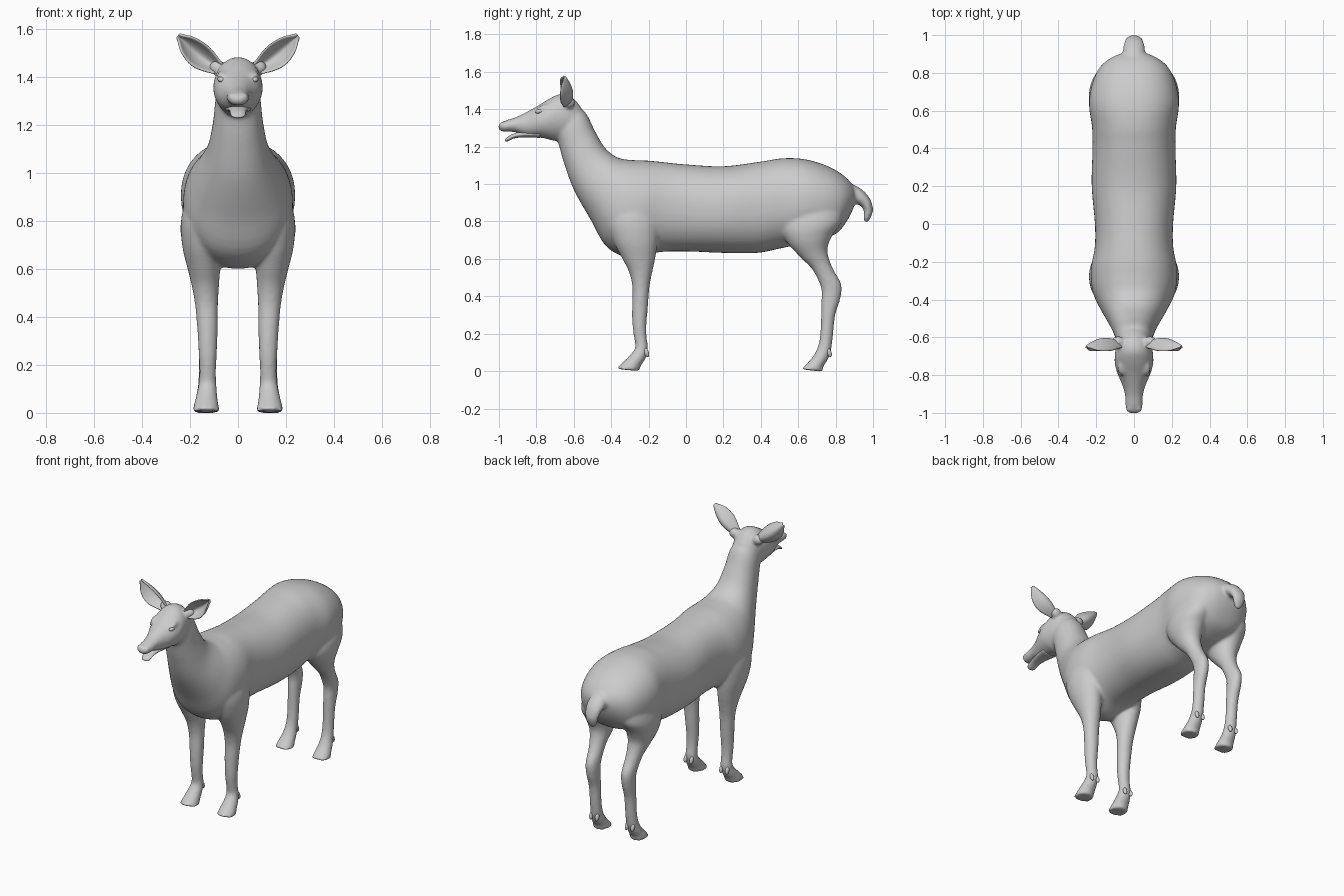
import bpy, bmesh, math
from mathutils import Vector, Matrix


def spline(rows, steps):
    """Catmull-Rom resampling of a list of number rows."""
    out = []
    for i in range(len(rows) - 1):
        a, b = rows[max(i - 1, 0)], rows[i]
        c, d = rows[i + 1], rows[min(i + 2, len(rows) - 1)]
        for k in range(steps):
            t = k / steps
            out.append([0.5 * (2 * q + (r - p) * t + (2 * p - 5 * q + 4 * r - s) * t * t
                               + (3 * q - p - 3 * r + s) * t ** 3)
                        for p, q, r, s in zip(a, b, c, d)])
    out.append(list(rows[-1]))
    return out


def loft(bm, rows, side=1, n=2.0, segs=32, steps=5):
    """Closed tube; each row: profile point A (y, z), point B (y, z), x centre, half width."""
    rings = []
    for ya, za, yb, zb, cx, hw in spline(rows, steps):
        ring = []
        for i in range(segs):
            a = 2 * math.pi * i / segs
            c = math.copysign(abs(math.cos(a)) ** (2 / n), math.cos(a)) / 2
            s = math.copysign(abs(math.sin(a)) ** (2 / n), math.sin(a))
            ring.append(bm.verts.new((side * (cx + hw * s),
                                      (ya + yb) / 2 + (ya - yb) * c,
                                      (za + zb) / 2 + (za - zb) * c)))
        rings.append(ring)
    faces = [bm.faces.new(rings[0]), bm.faces.new(rings[-1][::-1])]
    for r0, r1 in zip(rings, rings[1:]):
        for i in range(segs):
            j = (i + 1) % segs
            faces.append(bm.faces.new((r0[i], r1[i], r1[j], r0[j])))
    bmesh.ops.recalc_face_normals(bm, faces=faces)


def blob(bm, centre, radii, tilt=0):
    m = Matrix.Translation(centre) @ Matrix.Rotation(tilt, 4, 'X') @ Matrix.Diagonal((*radii, 1))
    bmesh.ops.create_uvsphere(bm, u_segments=20, v_segments=12, radius=1, matrix=m)


def finish(bm, name, mirror=False):
    for f in bm.faces:
        f.smooth = True
    mesh = bpy.data.meshes.new(name)
    bm.to_mesh(mesh)
    bm.free()
    ob = bpy.data.objects.new(name, mesh)
    bpy.context.collection.objects.link(ob)
    if mirror:
        ob.modifiers.new("mirror", 'MIRROR').use_mirror_merge = False
    return ob


# Neck and trunk: back point, belly point, x, half width
trunk = [(-.62, 1.43, -.70, 1.26, 0, .08), (-.54, 1.385, -.68, 1.21, 0, .094),
         (-.485, 1.28, -.655, 1.12, 0, .105), (-.43, 1.19, -.60, .97, 0, .13),
         (-.36, 1.14, -.51, .81, 0, .18), (-.28, 1.128, -.42, .66, 0, .22),
         (-.20, 1.125, -.28, .60, 0, .228), (-.10, 1.115, -.15, .635, 0, .208),
         (0, 1.105, 0, .64, 0, .207), (.20, 1.095, .20, .632, 0, .224),
         (.40, 1.12, .38, .632, 0, .22), (.52, 1.138, .50, .655, 0, .222),
         (.64, 1.132, .62, .68, 0, .238), (.76, 1.095, .72, .70, 0, .222),
         (.85, 1.04, .81, .74, 0, .18), (.90, .98, .865, .81, 0, .11),
         (.91, .93, .895, .87, 0, .04)]
# Skull and muzzle: top point, bottom point
head = [(-.56, 1.41, -.60, 1.24, 0, .075), (-.61, 1.465, -.66, 1.235, 0, .093),
        (-.67, 1.482, -.71, 1.232, 0, .101), (-.73, 1.457, -.75, 1.243, 0, .102),
        (-.79, 1.42, -.80, 1.25, 0, .087), (-.85, 1.387, -.855, 1.255, 0, .062),
        (-.91, 1.358, -.91, 1.276, 0, .047), (-.96, 1.342, -.955, 1.28, 0, .046),
        (-.99, 1.328, -.985, 1.28, 0, .037), (-1.005, 1.312, -1.0, 1.292, 0, .018)]
# Front leg: front point, back point
front_leg = [(-.38, .97, -.14, .97, .12, .07), (-.42, .82, -.14, .82, .145, .09),
             (-.39, .70, -.15, .70, .15, .083), (-.34, .60, -.165, .60, .142, .068),
             (-.305, .53, -.18, .53, .136, .057), (-.287, .45, -.195, .45, .131, .048),
             (-.288, .35, -.203, .35, .127, .043), (-.287, .25, -.211, .25, .126, .038),
             (-.278, .18, -.21, .18, .126, .035), (-.272, .125, -.203, .12, .127, .037),
             (-.30, .085, -.215, .07, .13, .043), (-.335, .05, -.24, .03, .132, .05),
             (-.375, .012, -.25, .0, .133, .057)]
# Hind leg: front point, back point
hind_leg = [(.54, .92, .83, .95, .12, .08), (.505, .78, .835, .81, .14, .098),
            (.54, .69, .785, .73, .145, .087), (.61, .61, .757, .66, .14, .066),
            (.67, .55, .765, .60, .135, .051), (.705, .49, .79, .54, .131, .044),
            (.725, .43, .83, .465, .129, .04), (.723, .37, .826, .39, .128, .038),
            (.722, .30, .798, .30, .128, .036), (.718, .20, .787, .20, .128, .035),
            (.705, .13, .777, .12, .129, .037), (.68, .08, .76, .065, .131, .043),
            (.65, .045, .735, .025, .132, .05), (.615, .01, .73, -.003, .133, .057)]
# Curled tail: outer point, inner point
tail = [(.82, 1.04, .80, .95, 0, .06), (.89, 1.0, .865, .905, 0, .06),
        (.94, .972, .91, .893, 0, .058), (.982, .925, .938, .88, 0, .052),
        (1.0, .87, .952, .85, 0, .042), (.992, .83, .948, .822, 0, .033),
        (.97, .79, .953, .80, 0, .014)]

# Main skin: all overlapping volumes fused into one smooth surface
bm = bmesh.new()
loft(bm, trunk, n=2.2, segs=48)
loft(bm, head)
loft(bm, tail)
for s in (1, -1):
    loft(bm, front_leg, s)
    loft(bm, hind_leg, s)
    blob(bm, (s * .085, -.625, 1.437), (.036, .032, .032))       # ear root
    blob(bm, (s * .064, -.765, 1.408), (.024, .04, .014), .35)   # brow
    blob(bm, (s * .024, -.975, 1.312), (.02, .025, .022))        # nostril wing
body = finish(bm, "body_skin")
remesh = body.modifiers.new("fuse", 'REMESH')
remesh.mode = 'VOXEL'
remesh.voxel_size = .009
remesh.use_smooth_shade = True
soft = body.modifiers.new("soften", 'SMOOTH')
soft.factor, soft.iterations = .5, 8

# Lower jaw, slightly open
bm = bmesh.new()
loft(bm, [(-.78, 1.285, -.78, 1.247, 0, .055), (-.86, 1.282, -.86, 1.25, 0, .042),
          (-.91, 1.274, -.915, 1.245, 0, .034), (-.945, 1.258, -.95, 1.23, 0, .031),
          (-.962, 1.245, -.963, 1.227, 0, .022), (-.968, 1.238, -.968, 1.231, 0, .008)])
finish(bm, "lower_jaw")

# Eyes
bm = bmesh.new()
blob(bm, (.068, -.782, 1.39), (.017, .024, .013), .25)
finish(bm, "eyes", True)

# Dewclaws behind each foot
bm = bmesh.new()
for y in (-.212, .765):
    for x in (.108, .15):
        blob(bm, (x, y, .1), (.012, .013, .026), .35)
finish(bm, "dewclaws", True)

# Cupped leaf-shaped ears opening forward
bm = bmesh.new()
base, tip = Vector((.08, 0, 1.432)), Vector((.25, 0, 1.572))
across = Vector((-.636, 0, .772))
widths = spline([(.026,), (.04,), (.051,), (.05,), (.036,), (.008,)], 4)
grid = []
for i, (w,) in enumerate(widths):
    u = i / (len(widths) - 1)
    row = []
    for k in range(13):
        v = k / 6 - 1
        p = base.lerp(tip, u) + across * (w * v)
        p.z -= .01 * math.sin(math.pi * u)
        p.y = -.625 + .022 * math.sin(math.pi * u) - .022 * u * u - 1.25 * w * v * v
        row.append(bm.verts.new(p))
    grid.append(row)
for r0, r1 in zip(grid, grid[1:]):
    for k in range(12):
        bm.faces.new((r0[k], r0[k + 1], r1[k + 1], r1[k]))
ears = finish(bm, "ears", True)
thick = ears.modifiers.new("thickness", 'SOLIDIFY')
thick.thickness, thick.offset = .011, 0
ears.modifiers.new("round", 'SUBSURF').levels = 1
